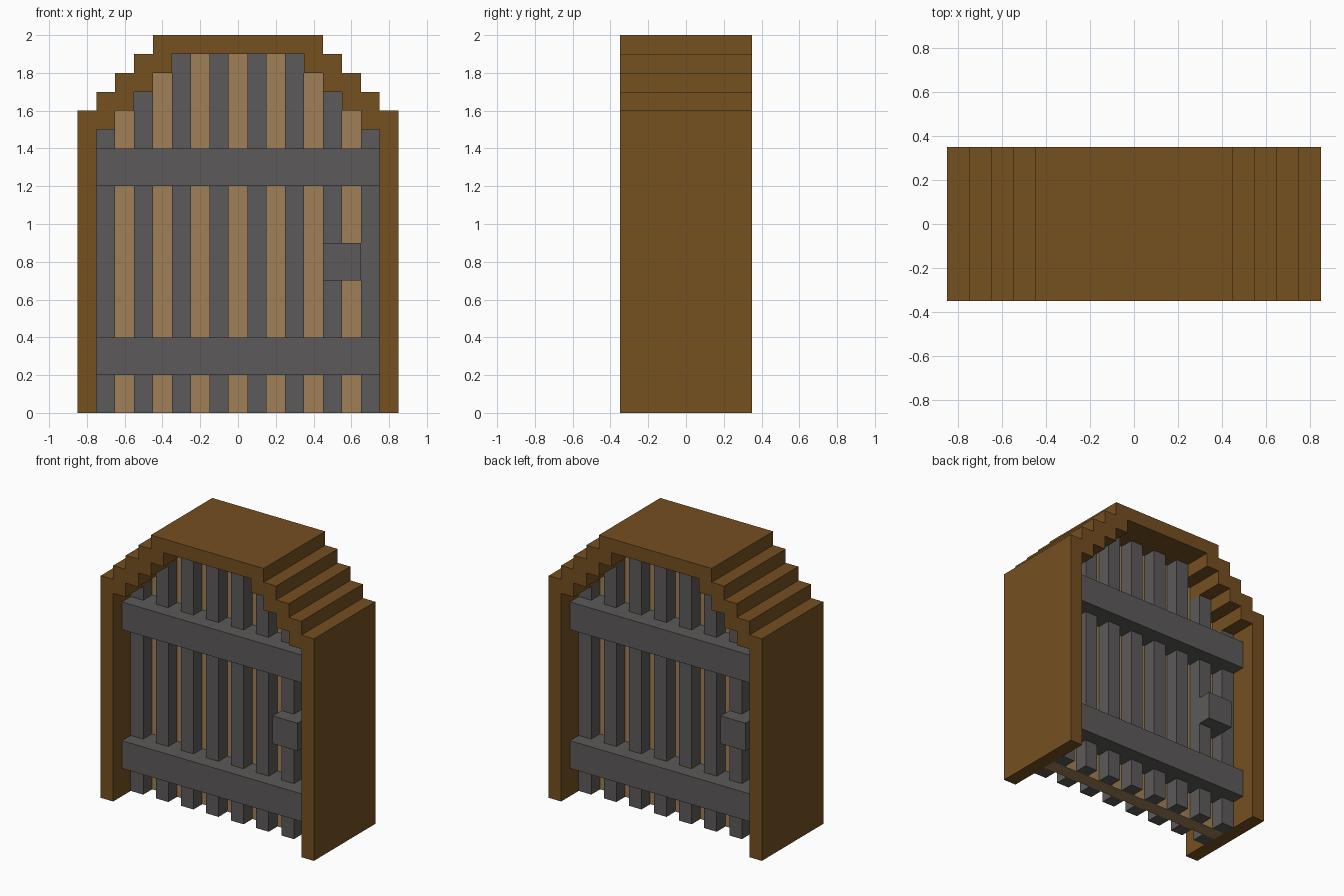
import bpy
import bmesh

cube = bpy.data.objects.get("Cube")
if cube:
    bpy.data.objects.remove(cube, do_unlink=True)


def make_material(name, rgb):
    mat = bpy.data.materials.new(name)
    mat.use_nodes = True
    colour = (*rgb, 1.0)
    mat.diffuse_color = colour
    bsdf = mat.node_tree.nodes["Principled BSDF"]
    bsdf.inputs["Base Color"].default_value = colour
    bsdf.inputs["Roughness"].default_value = 0.9
    return mat


dark_wood = make_material("dark wood", (0.178, 0.080, 0.0144))
light_wood = make_material("light wood", (0.352, 0.216, 0.093))
iron = make_material("iron grey", (0.107, 0.102, 0.100))


def extrude_profile(name, points, y0, y1, mat):
    """Extrude a closed (x, z) outline from y0 to y1."""
    bm = bmesh.new()
    face = bm.faces.new([bm.verts.new((x, y0, z)) for x, z in points])
    ext = bmesh.ops.extrude_face_region(bm, geom=[face])
    verts = [g for g in ext["geom"] if isinstance(g, bmesh.types.BMVert)]
    bmesh.ops.translate(bm, verts=verts, vec=(0, y1 - y0, 0))
    bmesh.ops.recalc_face_normals(bm, faces=bm.faces)
    mesh = bpy.data.meshes.new(name)
    bm.to_mesh(mesh)
    bm.free()
    mesh.materials.append(mat)
    obj = bpy.data.objects.new(name, mesh)
    bpy.context.collection.objects.link(obj)
    return obj


def box(name, x0, x1, y0, y1, z0, z1, mat):
    return extrude_profile(name, [(x0, z0), (x1, z0), (x1, z1), (x0, z1)], y0, y1, mat)


def stepped_arch(half_width, shoulder):
    """Outline from the right foot over the stepped arch to the left foot."""
    right = [(half_width, 0.0)]
    for i in range(5):
        x, z = half_width - 0.1 * i, shoulder + 0.1 * i
        right.append((x, z))
        if i < 4:
            right.append((x - 0.1, z))
    return right + [(-x, z) for x, z in reversed(right)]


outer = stepped_arch(0.85, 1.6)
inner = stepped_arch(0.75, 1.5)

# Stepped frame, open at the bottom, and the plank panel inside it
extrude_profile("door_frame", outer + inner[::-1], -0.35, 0.35, dark_wood)
extrude_profile("plank_panel", inner, -0.05, 0.05, light_wood)

# Ironwork on both faces; the back is the front turned half round
for side, s in (("front", 1), ("back", -1)):
    def plate(name, x0, x1, y0, z0, z1):
        xs = sorted((s * x0, s * x1))
        ys = sorted((s * y0, s * -0.05))
        box(f"{side}_{name}", *xs, *ys, z0, z1, iron)

    # Vertical slats, each reaching up to the arch
    for i in range(8):
        x = -0.75 + 0.2 * i
        top = min(1.9, 1.5 + 0.75 - abs(x + 0.05) - 0.05)
        plate(f"slat_{i + 1}", x, x + 0.1, -0.15, 0.0, top)

    # Cross bars and lock
    plate("lower_bar", -0.75, 0.75, -0.25, 0.2, 0.4)
    plate("upper_bar", -0.75, 0.75, -0.25, 1.2, 1.4)
    plate("lock", 0.45, 0.65, -0.25, 0.7, 0.9)
